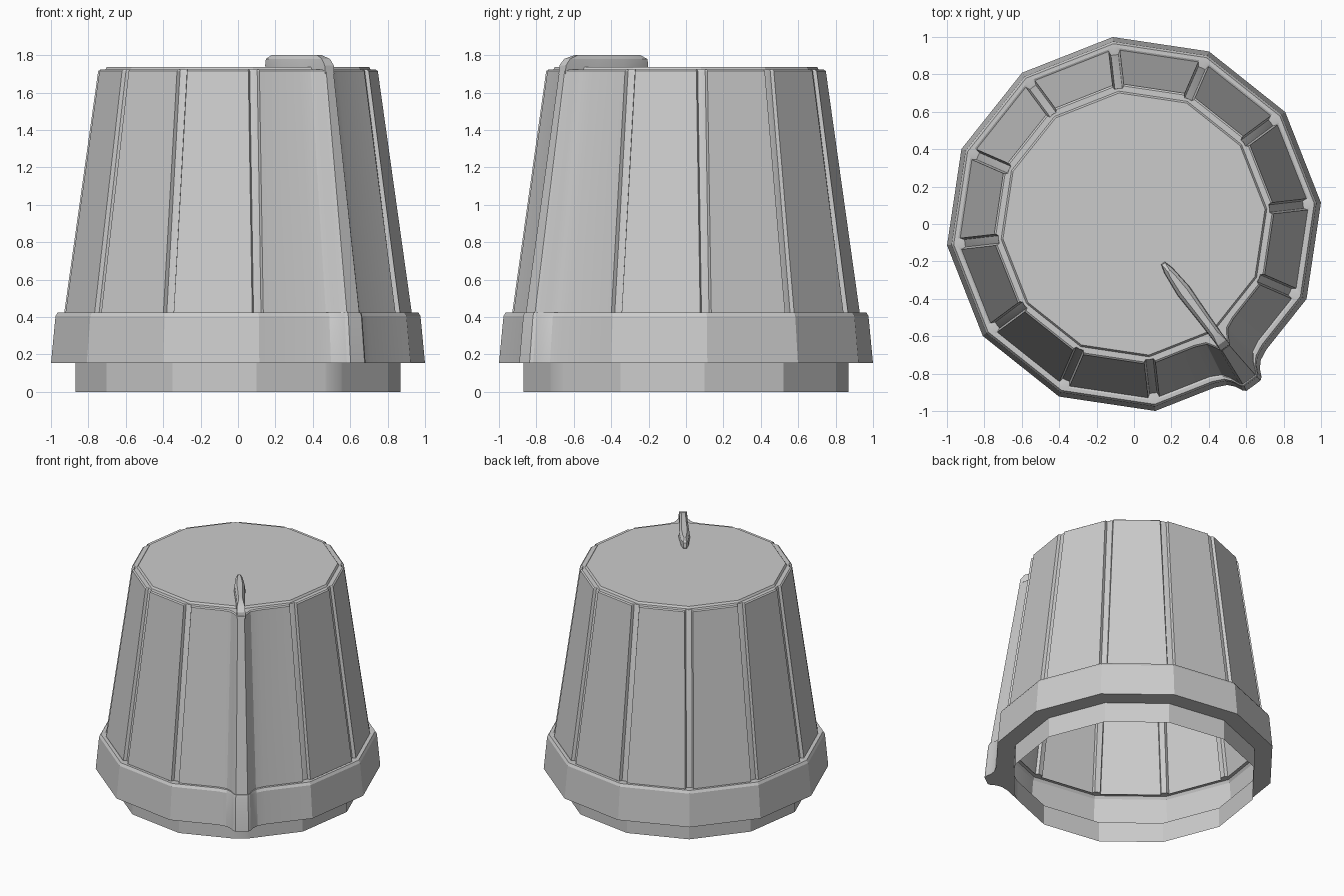
import bpy
import bmesh
from math import cos, sin, tan, radians

cube = bpy.data.objects.get("Cube")
if cube:
    bpy.data.objects.remove(cube)

SIDES = 12
POINTER = radians(-53.5)
SLOPE = tan(radians(180 / SIDES))

grey = bpy.data.materials.new("light_grey")
grey.use_nodes = True
grey.diffuse_color = (0.6, 0.6, 0.6, 1)
grey.node_tree.nodes["Principled BSDF"].inputs["Base Color"].default_value = (0.6, 0.6, 0.6, 1)


def place(radial, side, angle, z):
    return (radial * cos(angle) - side * sin(angle),
            radial * sin(angle) + side * cos(angle), z)


def corner_profile(r, depth):
    """Corner of the outline, cut by a narrow groove of the given depth."""
    sides = (-0.03, -0.02, 0, 0.02, 0.03)
    cut = (0, 0.85, 1, 0.85, 0)
    return [(r - abs(t) * SLOPE - depth * c, t) for t, c in zip(sides, cut)]


def pointer_profile(r, tip, half):
    """Corner flared outwards into the pointer fin."""
    def edge(t):
        return r - t * SLOPE
    reach = max(tip - r, 0)
    right = []
    for t, lift in ((0.17 * r, 0), (half + 0.05 * r, 0.12), (half + 0.02, 0.4),
                    (half, 0.85 if reach else 0), (half * 0.75, 1)):
        right.append((edge(t) + lift * (tip - edge(t)) if reach else edge(t), t))
    return [(q, -t) for q, t in right] + right[::-1]


def outline(r, z, depth, tip, half):
    points = []
    for k in range(SIDES):
        profile = corner_profile(r, depth) if k else pointer_profile(r, tip, half)
        angle = POINTER + k * radians(360 / SIDES)
        points += [place(q, t, angle, z) for q, t in profile]
    return points


def loft(name, rings, cap_bottom=False):
    bm = bmesh.new()
    loops = [[bm.verts.new(p) for p in ring] for ring in rings]
    for low, high in zip(loops, loops[1:]):
        for i in range(len(low)):
            j = (i + 1) % len(low)
            bm.faces.new((low[i], low[j], high[j], high[i]))
    bm.faces.new(loops[-1])
    if cap_bottom:
        bm.faces.new(loops[0][::-1])
    mesh = bpy.data.meshes.new(name)
    bm.to_mesh(mesh)
    bm.free()
    mesh.materials.append(grey)
    obj = bpy.data.objects.new(name, mesh)
    bpy.context.collection.objects.link(obj)
    bpy.ops.object.select_all(action="DESELECT")
    obj.select_set(True)
    bpy.context.view_layer.objects.active = obj
    bpy.ops.object.shade_smooth_by_angle(angle=radians(20))
    return obj


# Open-bottomed shell: radius, height, groove depth, pointer tip, pointer half width
shell = [
    # base collar
    (0.875, 0, 0, 0, 0.06),
    (0.875, 0.155, 0, 0, 0.06),
    # skirt
    (1.006, 0.155, 0, 1.075, 0.062),
    (0.982, 0.405, 0, 1.05, 0.058),
    (0.97, 0.425, 0, 1.043, 0.056),
    (0.95, 0.425, 0.005, 1.04, 0.055),
    # grooved body
    (0.94, 0.42, 0.03, 1.035, 0.055),
    (0.757, 1.715, 0.025, 0.825, 0.032),
    # top rim and raised cap
    (0.747, 1.722, 0.018, 0.81, 0.03),
    (0.715, 1.722, 0, 0, 0.03),
    (0.705, 1.737, 0, 0, 0.03),
]
loft("knob_shell", [outline(*row) for row in shell])

# Pointer blade lying across the cap
STATIONS = ((0.26, 0.012), (0.31, 0.026), (0.45, 0.04),
            (0.62, 0.033), (0.75, 0.03), (0.83, 0.03))


def blade_ring(z, width, start, end):
    span = (end - start) / (STATIONS[-1][0] - STATIONS[0][0])
    spine = [(start + (r - STATIONS[0][0]) * span, w * width) for r, w in STATIONS]
    points = [(r, -w) for r, w in spine] + [(r, w) for r, w in spine[::-1]]
    return [place(r, w, POINTER, z) for r, w in points]


loft("pointer_blade", [
    blade_ring(1.70, 1, 0.28, 0.825),
    blade_ring(1.745, 1, 0.26, 0.82),
    blade_ring(1.78, 0.9, 0.265, 0.79),
    blade_ring(1.80, 0.5, 0.31, 0.73),
], cap_bottom=True)
